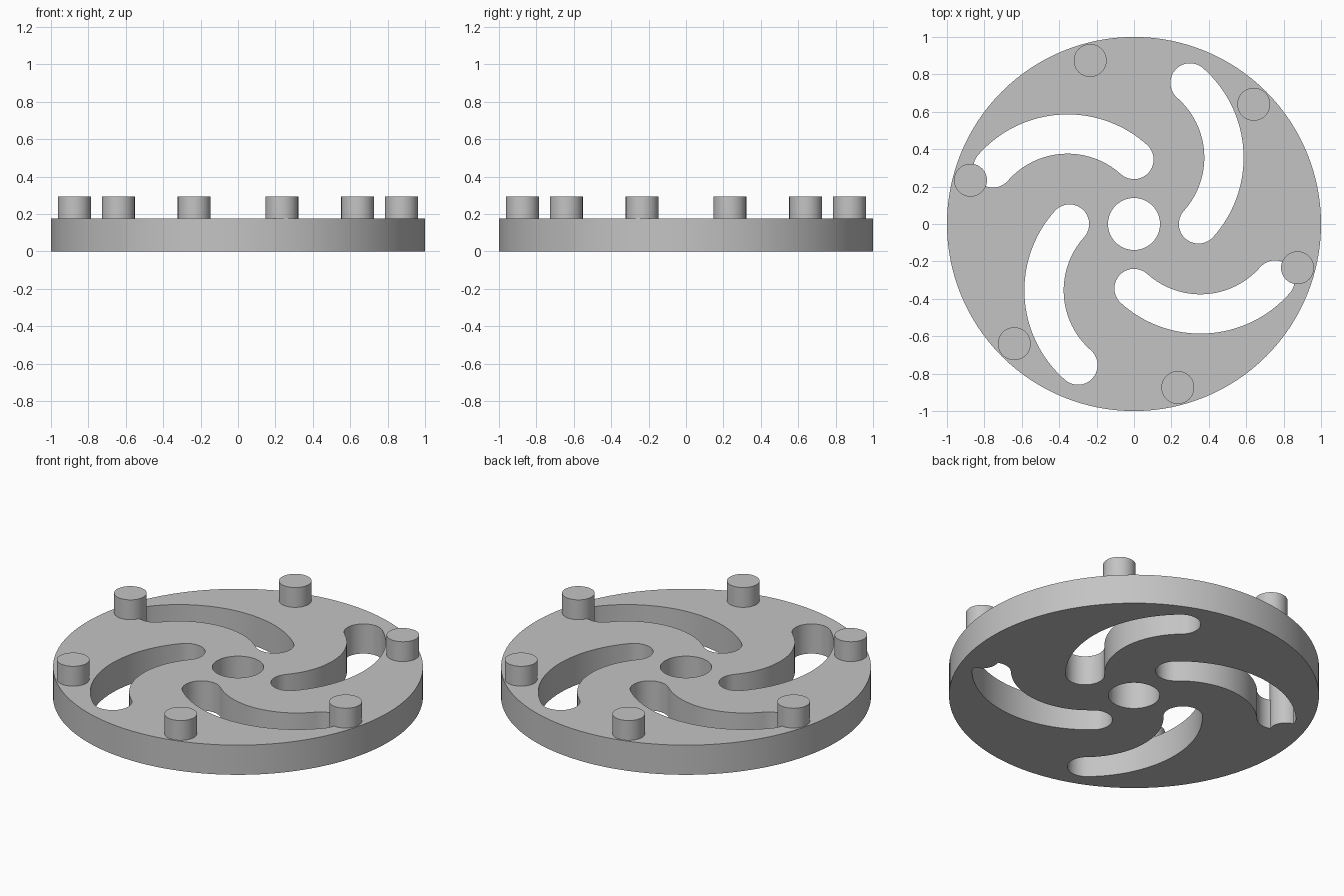
import bpy, bmesh, math
from mathutils import Matrix, Vector

if "Cube" in bpy.data.objects:
    bpy.data.objects.remove(bpy.data.objects["Cube"], do_unlink=True)

PLATE_H, PEG_H = 0.177, 0.295

grey = bpy.data.materials.new("plain_grey")
grey.use_nodes = True
colour = (0.55, 0.55, 0.55, 1)
grey.diffuse_color = colour
grey.node_tree.nodes["Principled BSDF"].inputs["Base Color"].default_value = colour


def arc(centre, radius, start, end, steps):
    """Points along an arc, angles in radians."""
    angles = [start + (end - start) * i / steps for i in range(steps + 1)]
    return [Vector((centre[0] + radius * math.cos(a),
                    centre[1] + radius * math.sin(a))) for a in angles]


def circle(centre, radius, steps):
    return arc(centre, radius, 0, math.tau, steps)[:-1]


def prisms(name, outlines, z0, z1):
    """One object holding an upright prism for each outline."""
    bm = bmesh.new()
    for outline in outlines:
        base = bm.faces.new([bm.verts.new((p.x, p.y, z0)) for p in outline])
        top = bmesh.ops.extrude_face_region(bm, geom=[base])["geom"]
        bmesh.ops.translate(bm, vec=(0, 0, z1 - z0),
                            verts=[v for v in top if isinstance(v, bmesh.types.BMVert)])
    bmesh.ops.recalc_face_normals(bm, faces=bm.faces)
    mesh = bpy.data.meshes.new(name)
    bm.to_mesh(mesh)
    bm.free()
    mesh.materials.append(grey)
    obj = bpy.data.objects.new(name, mesh)
    bpy.context.collection.objects.link(obj)
    return obj


def combine(target, tool, operation):
    """Apply a boolean and discard the helper."""
    tool.hide_render = True
    mod = target.modifiers.new(operation, "BOOLEAN")
    mod.operation, mod.solver, mod.object = operation, "EXACT", tool
    bpy.context.view_layer.objects.active = target
    bpy.ops.object.modifier_apply(modifier=mod.name)
    bpy.data.objects.remove(tool, do_unlink=True)


# Curved slot: a round-ended band that follows an arc
mid, bend, half = Vector((-0.049, 0.355)), 0.53, 0.105
inner_end, outer_end = Vector((0.345, 0)), Vector((0.30, 0.755))
a0 = math.atan2(*(inner_end - mid).yx)
a1 = math.atan2(*(outer_end - mid).yx)
slot = (arc(mid, bend + half, a0, a1, 32)
        + arc(mid + bend * Vector((math.cos(a1), math.sin(a1))), half,
              a1, a1 + math.pi, 20)[1:]
        + arc(mid, bend - half, a1, a0, 32)[1:]
        + arc(mid + bend * Vector((math.cos(a0), math.sin(a0))), half,
              a0 + math.pi, a0 + math.tau, 20)[1:-1])

# Round plate with a centre hole and four slots
plate = prisms("pegged_plate", [circle((0, 0), 1, 128)], 0, PLATE_H)
openings = [circle((0, 0), 0.139, 48)]
for i in range(4):
    turn = Matrix.Rotation(i * math.pi / 2, 2)
    openings.append([turn @ p for p in slot])
combine(plate, prisms("openings", openings, -0.1, 0.5), "DIFFERENCE")

# Six pegs around the rim, running through the plate
pegs = []
for i in range(6):
    a = math.radians(45 + 60 * i)
    pegs.append(circle((0.905 * math.cos(a), 0.905 * math.sin(a)), 0.088, 40))
combine(plate, prisms("pegs", pegs, 0, PEG_H), "UNION")

# Smooth round walls, sharp rims
bpy.ops.object.select_all(action="DESELECT")
plate.select_set(True)
bpy.context.view_layer.objects.active = plate
bpy.ops.object.shade_smooth_by_angle(angle=math.radians(30))
